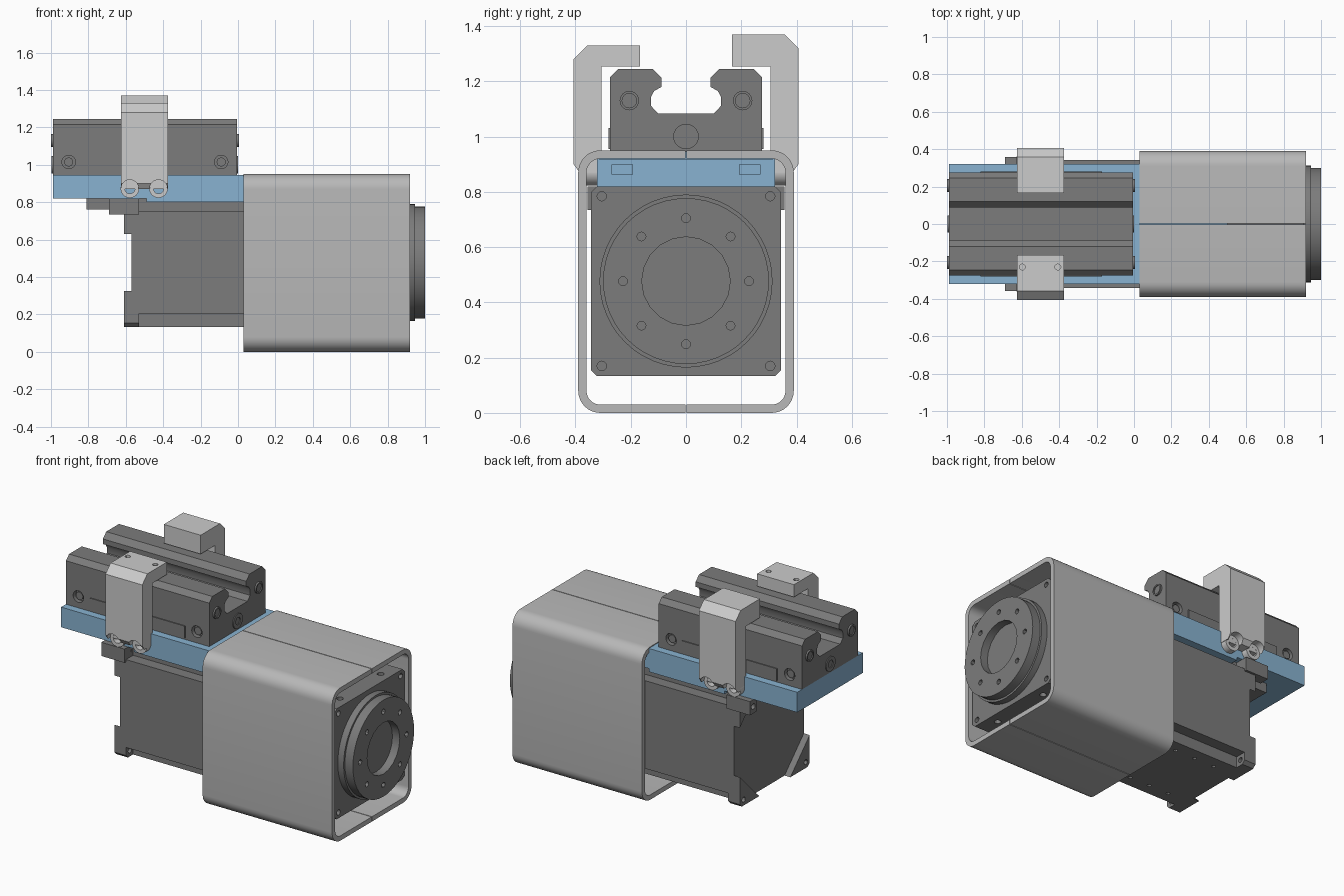
import bpy, bmesh
from math import pi, cos, sin
from mathutils import Matrix, Vector

if "Cube" in bpy.data.objects:
    bpy.data.objects.remove(bpy.data.objects["Cube"])


def material(name, r, g, b):
    m = bpy.data.materials.new(name)
    m.diffuse_color = (r, g, b, 1)
    m.use_nodes = True
    m.node_tree.nodes["Principled BSDF"].inputs["Base Color"].default_value = m.diffuse_color
    return m


DARK = material('dark_grey', 0.2, 0.2, 0.2)
MID = material('mid_grey', 0.48, 0.48, 0.48)
LIGHT = material('light_grey', 0.6, 0.6, 0.6)
BLUE = material('blue', 0.25, 0.45, 0.64)


def finish(name, bm):
    bmesh.ops.recalc_face_normals(bm, faces=bm.faces)
    me = bpy.data.meshes.new(name)
    bm.to_mesh(me)
    bm.free()
    ob = bpy.data.objects.new(name, me)
    bpy.context.collection.objects.link(ob)
    return ob


def add_prism(bm, pts, a, b, axis='x'):
    place = (lambda p, t: (t, p[0], p[1])) if axis == 'x' else (lambda p, t: (p[0], t, p[1]))
    lo = [bm.verts.new(place(p, a)) for p in pts]
    hi = [bm.verts.new(place(p, b)) for p in pts]
    bm.faces.new(lo)
    bm.faces.new(hi)
    for i in range(len(pts)):
        j = (i + 1) % len(pts)
        bm.faces.new((lo[i], lo[j], hi[j], hi[i]))


def prism(name, pts, a, b, axis='x'):
    bm = bmesh.new()
    add_prism(bm, pts, a, b, axis)
    return finish(name, bm)


def box(name, x0, x1, y0, y1, z0, z1):
    return prism(name, [(y0, z0), (y1, z0), (y1, z1), (y0, z1)], x0, x1)


def cyls(name, centres, r, length, axis='x', seg=24):
    """Cylinders centred on the given points, joined in one object."""
    rot = {'x': Matrix.Rotation(pi / 2, 4, 'Y'), 'y': Matrix.Rotation(pi / 2, 4, 'X'),
           'z': Matrix.Identity(4)}[axis]
    bm = bmesh.new()
    for c in centres:
        bmesh.ops.create_cone(bm, cap_ends=True, segments=seg, radius1=r, radius2=r,
                              depth=length, matrix=Matrix.Translation(Vector(c)) @ rot)
    return finish(name, bm)


def cut(ob, cutter):
    cutter.hide_render = True
    m = ob.modifiers.new('cut', 'BOOLEAN')
    m.operation, m.solver, m.object = 'DIFFERENCE', 'EXACT', cutter
    bpy.context.view_layer.objects.active = ob
    bpy.ops.object.modifier_apply(modifier=m.name)
    bpy.data.objects.remove(cutter)


def octagon(h, c, zc):
    """Square of half width h with chamfer c, centred on z = zc."""
    k = h - c
    return [(y, zc + z) for y, z in ((h, -k), (h, k), (k, h), (-k, h), (-h, k), (-h, -k), (-k, -h), (k, -h))]


def arc(cy, cz, r, a0, a1, n=8):
    return [(cy + r * cos(a0 + (a1 - a0) * i / n), cz + r * sin(a0 + (a1 - a0) * i / n)) for i in range(n + 1)]


ZC, H = 0.477, 0.343

# Sleeve: two halves with a fine seam along the middle
outer = [(0.002, 0)] + arc(0.31, 0.08, 0.08, -pi / 2, 0) + arc(0.31, 0.87, 0.08, 0, pi / 2) + [(0.002, 0.95)]
inner = [(0.002, 0.03)] + arc(0.31, 0.08, 0.05, -pi / 2, 0) + arc(0.31, 0.87, 0.05, 0, pi / 2) + [(0.002, 0.92)]
sleeve = prism('sleeve', outer + inner[::-1], 0.03, 0.92)
sleeve.modifiers.new('mirror', 'MIRROR').use_axis = (False, True, False)

# Motor body with stepped corners, end cap and the four corner lugs
K = H - 0.07
cross = [(H, -K), (H, K), (K, K), (K, H), (-K, H), (-K, K), (-H, K), (-H, -K), (-K, -K), (-K, -H), (K, -H), (K, -K)]
body = prism('motor_body', [(y, ZC + z) for y, z in cross], -0.53, 0.73)
cut(body, cyls('cutter', [(x, y, ZC - H) for x in (-0.42, -0.28, -0.14) for y in (-0.2, 0.2)], 0.012, 0.06, 'z', 12))
prism('motor_end_cap', octagon(H, 0.19, ZC), -0.57, -0.53)
bm = bmesh.new()
for sy in (-1, 1):
    for sz in (-1, 1):
        add_prism(bm, [(sy * H, ZC + sz * (H - 0.19)), (sy * H, ZC + sz * (H - 0.02)), (sy * (H - 0.02), ZC + sz * H),
                       (sy * (H - 0.19), ZC + sz * H)], -0.61, -0.53)
lugs = finish('motor_corner_lugs', bm)
corners = [(sy * 0.305, ZC + sz * 0.307) for sy in (-1, 1) for sz in (-1, 1)]
cut(lugs, cyls('cutter', [(-0.57, y, z) for y, z in corners], 0.016, 0.2, 'x', 12))

# Gearbox flange with corner and edge holes
flange = prism('gearbox_flange', octagon(H, 0.02, ZC), 0.73, 0.905)
cut(flange, cyls('cutter', [(0.905, y, z) for y, z in corners], 0.017, 0.1, 'x', 12))
cut(flange, cyls('cutter', [(0.84, y, ZC + s * H) for y in (-0.2, 0.2) for s in (-1, 1)], 0.02, 0.06, 'z', 12))

# Output disc with collar, centre bore and bolt circle
cyls('output_collar', [(0.92, 0, ZC)], 0.313, 0.05, 'x', 48)
disc = cyls('output_disc', [(0.96, 0, ZC)], 0.3, 0.08, 'x', 48)
cut(disc, cyls('cutter', [(1.0, 0, ZC)], 0.16, 0.1, 'x', 20))
cut(disc, cyls('cutter', [(1.0, 0.228 * cos(i * pi / 4), ZC + 0.228 * sin(i * pi / 4)) for i in range(8)],
               0.016, 0.08, 'x', 12))

# Blue carrier plate with lower step and a tongue into the sleeve
plate = prism('carrier_plate', [(-0.99, 0.82), (-0.49, 0.82), (-0.49, 0.8), (0.03, 0.8), (0.03, 0.82), (0.5, 0.82),
                                (0.5, 0.919), (0.03, 0.919), (0.03, 0.945), (-0.99, 0.945)], -0.322, 0.322, 'y')
for s in (-1, 1):
    cut(plate, box('cutter', 0.42, 0.6, s * 0.23 - 0.037, s * 0.23 + 0.037, 0.862, 0.898))

# Connector parts under the plate
box('rear_connector', -0.81, -0.57, -0.2, 0.2, 0.76, 0.82)
for s, side in ((-1, 'front'), (1, 'back')):
    bar = box(side + '_support_bar', -0.69, -0.53, s * 0.325 - 0.032, s * 0.325 + 0.032, 0.735, 0.82)
    cut(bar, cyls('cutter', [(-0.69, s * 0.325, 0.777)], 0.018, 0.12, 'x', 12))

# Slotted guide block on top
half = [(0.275, 0.945), (0.275, 1.215), (0.245, 1.245), (0.12, 1.245), (0.088, 1.212), (0.088, 1.18),
        (0.115, 1.165), (0.126, 1.145), (0.126, 1.11), (0.1, 1.083)]
guide = prism('guide_block', half + [(-y, z) for y, z in half[::-1]], -0.99, -0.005)
cut(guide, cyls('cutter', [(x, s * 0.275, 1.015) for x in (-0.905, -0.09) for s in (-1, 1)], 0.036, 0.06, 'y'))
cyls('side_screws', [(x, s * 0.255, 1.015) for x in (-0.905, -0.09) for s in (-1, 1)], 0.024, 0.02, 'y')
for s, side in ((-1, 'front'), (1, 'back')):
    box(side + '_side_panel', -0.82, -0.17, s * 0.275 - 0.006, s * 0.275 + 0.006, 0.955, 1.03)

# End screws and hex socket bolts on both ends of the guide
for x, s, end in ((-0.99, -1, 'left'), (-0.005, 1, 'right')):
    screws = cyls(end + '_end_screws', [(x, y, 1.13) for y in (-0.205, 0.205)], 0.035, 0.02)
    cut(screws, cyls('cutter', [(x + s * 0.01, y, 1.13) for y in (-0.205, 0.205)], 0.026, 0.012))
    bolt = cyls(end + '_centre_bolt', [(x, 0, 1.0)], 0.046, 0.012)
    cut(bolt, cyls('cutter', [(x + s * 0.006, 0, 1.0)], 0.025, 0.01, 'x', 6))

# Hooked clamps, one taller than the other, with drilled ears
BX = (-0.578, -0.425)
for s, side, top in ((-1, 'front', 1.33), (1, 'back', 1.37)):
    pts = [(0.322, 0.87), (0.385, 0.87), (0.407, 0.9), (0.407, top - 0.05), (0.357, top), (0.166, top),
           (0.166, 1.253), (0.305, 1.253), (0.305, 0.945), (0.322, 0.945)]
    clamp = prism(side + '_clamp', [(s * y, z) for y, z in pts], -0.626, -0.373)
    cut(clamp, cyls('cutter', [(x, s * 0.42, 0.873) for x in BX], 0.047, 0.12, 'y'))
    if s < 0:
        cut(clamp, cyls('cutter', [(x, -0.23, top) for x in (-0.597, -0.407)], 0.016, 0.06, 'z', 12))
    ears = cyls(side + '_clamp_ears', [(x, s * 0.341, 0.873) for x in BX], 0.05, 0.04, 'y')
    cut(ears, cyls('cutter', [(x, s * 0.341, 0.873) for x in BX], 0.027, 0.06, 'y'))

# Colours by part, smooth round surfaces with crisp edges
for ob in bpy.data.objects:
    mat = DARK
    if ob is sleeve or ob.name == 'sleeve':
        mat = MID
    elif 'clamp' in ob.name:
        mat = LIGHT
    elif ob.name == 'carrier_plate':
        mat = BLUE
    ob.data.materials.clear()
    ob.data.materials.append(mat)
bpy.ops.object.select_all(action='SELECT')
bpy.context.view_layer.objects.active = sleeve
bpy.ops.object.shade_smooth_by_angle(angle=pi / 6)
